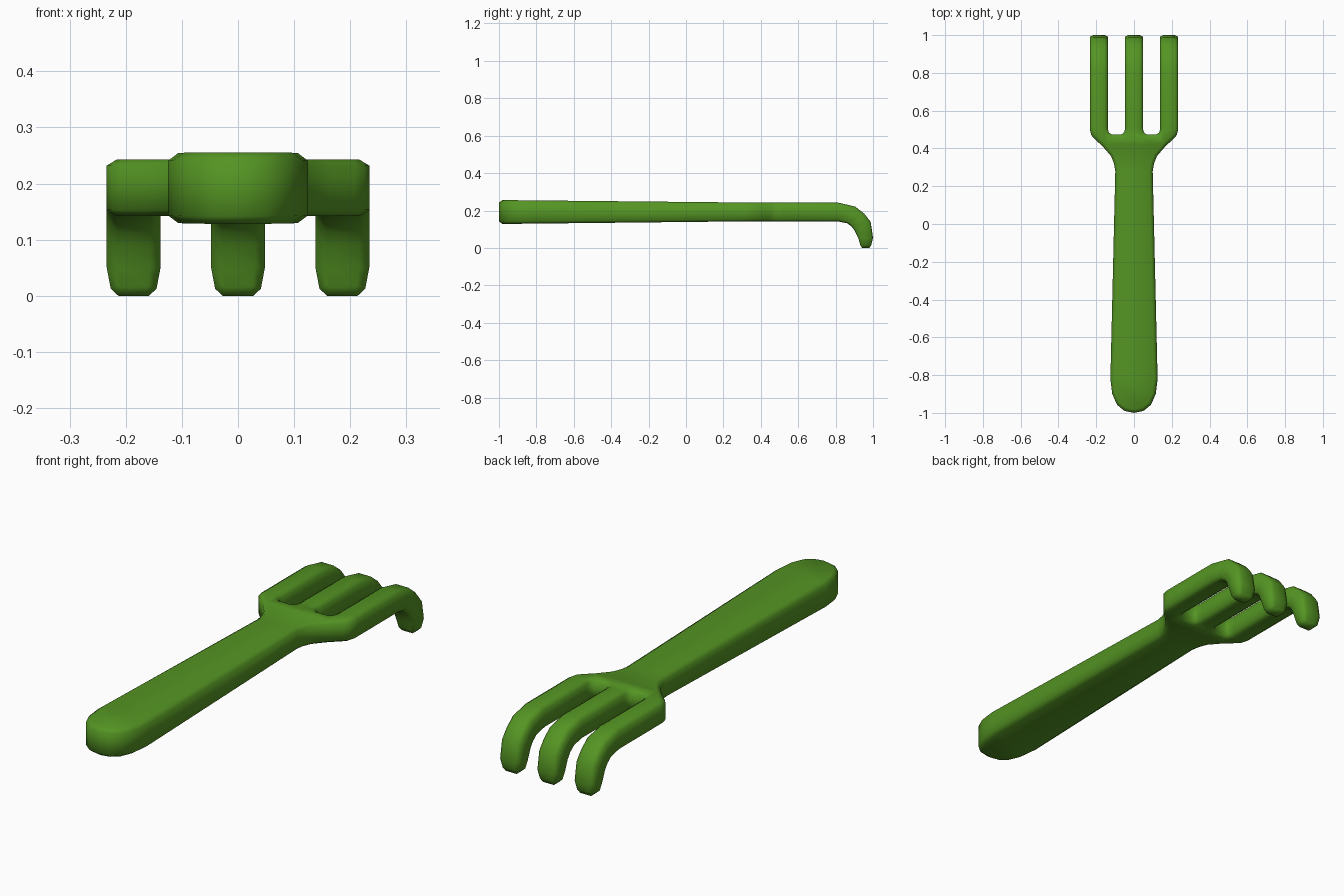
import bpy, bmesh

if "Cube" in bpy.data.objects:
    bpy.data.objects.remove(bpy.data.objects["Cube"])

# Right half of the flat outline (x, distance along the tool), from handle butt to middle tine
half = [(0.05, -0.99), (0.09, -0.957), (0.115, -0.9), (0.125, -0.82), (0.099, 0.28),
        (0.106, 0.32), (0.122, 0.36), (0.165, 0.41), (0.208, 0.45), (0.226, 0.47), (0.234, 0.5),
        (0.234, 1.085), (0.22, 1.1), (0.152, 1.1), (0.138, 1.085),
        (0.138, 0.5), (0.133, 0.484), (0.12, 0.475), (0.066, 0.475), (0.053, 0.484), (0.048, 0.5),
        (0.048, 1.085), (0.034, 1.1)]
outline = [(0, -1)] + half + [(-x, y) for x, y in reversed(half)]

# Side profile stations: distance along, top (y, z), bottom (y, z)
stations = [(-1.0, (-1.0, 0.256), (-1.0, 0.128)),
            (0.30, (0.30, 0.243), (0.30, 0.142)),
            (0.81, (0.81, 0.243), (0.81, 0.142)),
            (0.87, (0.905, 0.221), (0.862, 0.132)),
            (0.92, (0.953, 0.183), (0.887, 0.113)),
            (0.96, (0.987, 0.140), (0.903, 0.090)),
            (1.04, (1.000, 0.055), (0.922, 0.050)),
            (1.10, (0.987, 0.000), (0.936, 0.000))]
THICK = 0.164


def lerp(a, b, f):
    return a + (b - a) * f


def bend(co):
    """Map a flat plate point onto the bent side profile."""
    x, s, t = co.x, co.y, co.z / THICK
    for (s0, top0, bot0), (s1, top1, bot1) in zip(stations, stations[1:]):
        if s <= s1 + 1e-5:
            break
    f = (s - s0) / (s1 - s0)
    top = [lerp(a, b, f) for a, b in zip(top0, top1)]
    bot = [lerp(a, b, f) for a, b in zip(bot0, bot1)]
    if s > 1.04:  # narrow the tine tips
        centre = min((-0.186, 0, 0.186), key=lambda c: abs(c - x))
        x = lerp(centre, x, 1 - 0.2 * f)
    return x, lerp(bot[0], top[0], t), lerp(bot[1], top[1], t)


# Flat plate with chamfered rims
bm = bmesh.new()
face = bm.faces.new([bm.verts.new((x, y, 0)) for x, y in outline])
ext = bmesh.ops.extrude_face_region(bm, geom=[face])
for v in ext["geom"]:
    if isinstance(v, bmesh.types.BMVert):
        v.co.z = THICK
bmesh.ops.recalc_face_normals(bm, faces=bm.faces[:])
rims = [e for e in bm.edges if abs(e.verts[0].co.z - e.verts[1].co.z) < 1e-6]
bmesh.ops.bevel(bm, geom=rims, offset=0.018, offset_type='OFFSET', segments=1,
                profile=0.5, affect='EDGES')

# Cut across at each station, then bend the tines down
for s in [st[0] for st in stations[1:-1]] + [0.52, -0.82]:
    bmesh.ops.bisect_plane(bm, geom=bm.verts[:] + bm.edges[:] + bm.faces[:], dist=1e-5,
                           plane_co=(0, s, 0), plane_no=(0, 1, 0))
for v in bm.verts:
    v.co = bend(v.co)
bmesh.ops.recalc_face_normals(bm, faces=bm.faces[:])

mesh = bpy.data.meshes.new("hand_rake")
bm.to_mesh(mesh)
bm.free()
rake = bpy.data.objects.new("hand_rake", mesh)
bpy.context.collection.objects.link(rake)

# Green plastic, softly shaded
green = bpy.data.materials.new("green_plastic")
green.diffuse_color = (0.09, 0.3, 0.017, 1)
green.use_nodes = True
green.node_tree.nodes["Principled BSDF"].inputs["Base Color"].default_value = green.diffuse_color
mesh.materials.append(green)
bpy.context.view_layer.objects.active = rake
rake.select_set(True)
bpy.ops.object.shade_smooth_by_angle(angle=1.2)
